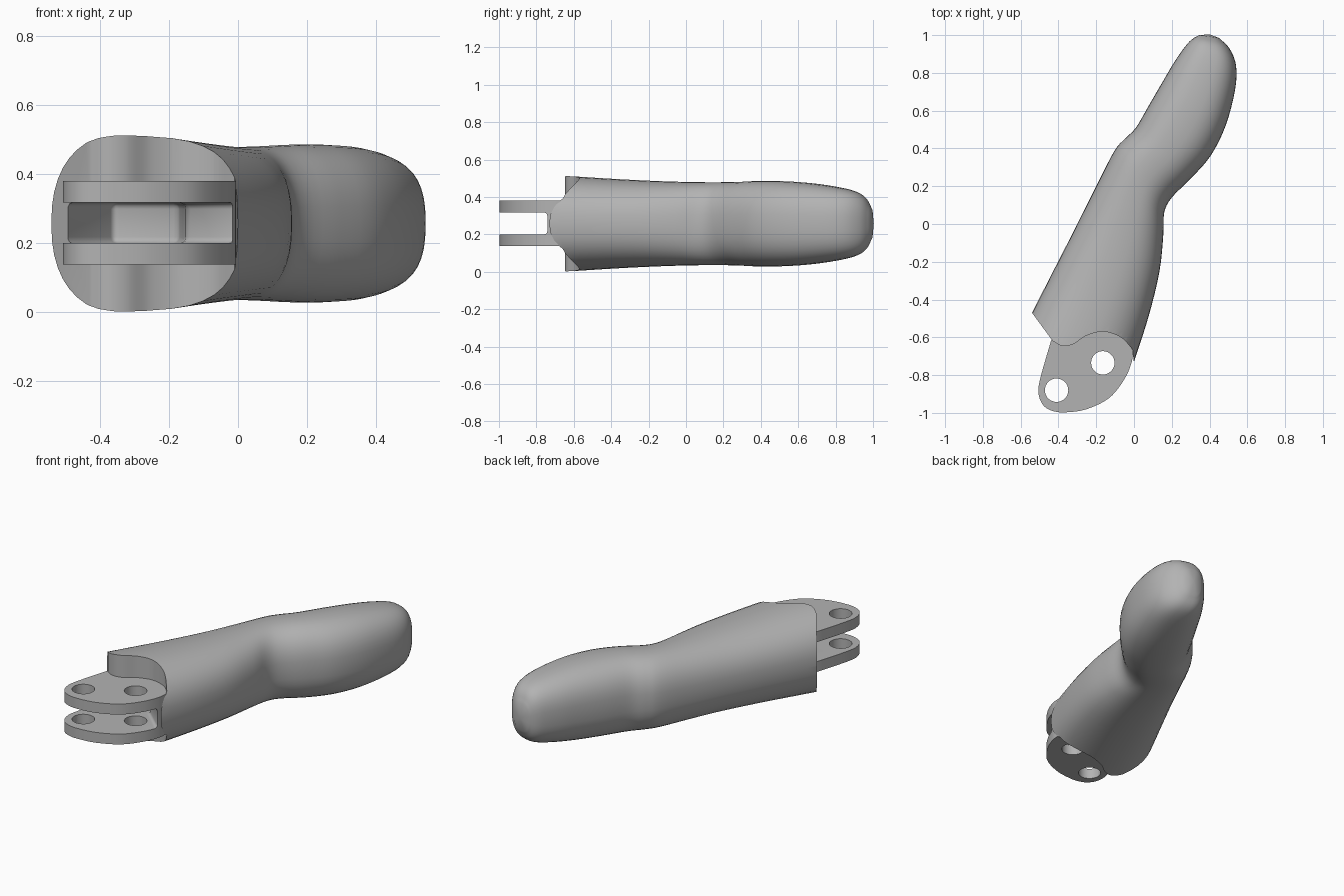
import bpy, bmesh, math
from mathutils import Vector

if "Cube" in bpy.data.objects:
    bpy.data.objects.remove(bpy.data.objects["Cube"])

grey = bpy.data.materials.new("plain_grey")
grey.use_nodes = True
grey.diffuse_color = (0.45, 0.45, 0.45, 1)
grey.node_tree.nodes["Principled BSDF"].inputs["Base Color"].default_value = (0.45, 0.45, 0.45, 1)
MID = 0.257


def finish(name, bm):
    bmesh.ops.recalc_face_normals(bm, faces=bm.faces)
    mesh = bpy.data.meshes.new(name)
    bm.to_mesh(mesh)
    bm.free()
    mesh.materials.append(grey)
    ob = bpy.data.objects.new(name, mesh)
    bpy.context.collection.objects.link(ob)
    return ob


def prism(name, outline, z0, z1):
    bm = bmesh.new()
    face = bm.faces.new([bm.verts.new((x, y, z0)) for x, y in outline])
    out = bmesh.ops.extrude_face_region(bm, geom=[face])
    moved = [v for v in out["geom"] if isinstance(v, bmesh.types.BMVert)]
    bmesh.ops.translate(bm, verts=moved, vec=(0, 0, z1 - z0))
    return finish(name, bm)


def spline(points, steps=6):
    """Smooth open curve through the given points."""
    p = [Vector(q) for q in points]
    p = [2 * p[0] - p[1]] + p + [2 * p[-1] - p[-2]]
    curve = []
    for a, b, c, d in zip(p, p[1:], p[2:], p[3:]):
        for i in range(steps):
            t = i / steps
            curve.append(0.5 * (2 * b + (c - a) * t + (2 * a - 5 * b + 4 * c - d) * t * t
                                + (3 * b - a - 3 * c + d) * t ** 3))
    return [tuple(q) for q in curve] + [tuple(p[-2])]


def apply(ob, kind, **settings):
    mod = ob.modifiers.new(kind.lower(), kind)
    for key, value in settings.items():
        setattr(mod, key, value)
    bpy.context.view_layer.objects.active = ob
    bpy.ops.object.modifier_apply(modifier=mod.name)


def cut(ob, cutter):
    cutter.hide_render = True
    apply(ob, "BOOLEAN", operation="DIFFERENCE", solver="EXACT", object=cutter)


# Bent rounded body: left edge, right edge and half height of each section
stations = [
    (-.62, -.63, -.06, -.90, .262), (-.54, -.47, 0, -.73, .253),
    (-.42, -.235, .08, -.48, .238), (-.30, 0, .135, -.25, .227),
    (-.20, .20, .155, -.06, .222), (-.105, .385, .16, .06, .222),
    (-.05, .45, .20, .14, .224), (.01, .51, .30, .24, .228),
    (.08, .63, .405, .36, .228), (.15, .75, .485, .52, .22),
    (.215, .86, .535, .71, .20), (.275, .945, .54, .84, .175),
    (.31, .98, .505, .93, .14), (.345, 1.0, .45, .985, .08)]
SIDES = 40
bm = bmesh.new()
rings = []
for i, (lx, ly, rx, ry, h) in enumerate(spline(stations, 4)):
    left, right = Vector((lx, ly, MID)), Vector((rx, ry, MID))
    power = 2 / (2.3 + 0.006 * i)
    ring = []
    for k in range(SIDES):
        a = math.tau * k / SIDES
        c, s = math.cos(a), math.sin(a)
        across = math.copysign(abs(c) ** power, c)
        up = math.copysign(abs(s) ** power, s)
        co = (left + right) / 2 + (right - left) / 2 * across
        ring.append(bm.verts.new((co.x, co.y, MID + h * up)))
    rings.append(ring)
for a, b in zip(rings, rings[1:]):
    for k in range(SIDES):
        n = (k + 1) % SIDES
        bm.faces.new((a[k], a[n], b[n], b[k]))
bm.faces.new(rings[0])
tip = bm.verts.new((.40, 1.004, MID))
for k in range(SIDES):
    bm.faces.new((rings[-1][k], rings[-1][(k + 1) % SIDES], tip))
body = finish("body", bm)

# Wavy joint face at the front of the body
wave = spline([(-.43, -.62), (-.38, -.645), (-.32, -.635), (-.25, -.59),
               (-.16, -.57), (-.07, -.60), (-.01, -.66)])
end_cutter = prism("end_cutter", [(-.65, -.32), (-.54, -.47)] + wave
                   + [(0, -.735), (.1, -.79), (.1, -1.2), (-.65, -1.2)], -.2, .8)
cut(body, end_cutter)

# Forked hinge block
rim = spline([(-.44, -.62), (-.497, -.82), (-.505, -.90), (-.48, -.96), (-.43, -.99),
              (-.36, -.997), (-.25, -.98), (-.13, -.92), (-.05, -.82), (-.012, -.73), (-.005, -.66)])
fork = prism("hinge_fork", rim + [(-.04, -.5), (-.38, -.5)], .138, .38)

# Slot running between the lugs and into the body
slot = prism("slot_cutter", [(-.65, -1.2), (-.50, -.55), (-.36, -.28), (-.17, -.38),
                             (-.15, -.62), (-.02, -.74), (.2, -.80), (.2, -1.2)], .2, .317)
apply(slot, "BEVEL", width=.018, segments=3)
cut(body, slot)
cut(fork, slot)

# Pin holes
helpers = [end_cutter, slot]
for x, y in ((-.41, -.88), (-.165, -.735)):
    circle = [(x + .062 * math.cos(math.tau * k / 32), y + .062 * math.sin(math.tau * k / 32))
              for k in range(32)]
    hole = prism("hole_cutter", circle, .1, .42)
    cut(fork, hole)
    helpers.append(hole)
for ob in helpers:
    bpy.data.objects.remove(ob)

# Smooth shading with sharp rims
for ob in (body, fork):
    bpy.ops.object.select_all(action="DESELECT")
    ob.select_set(True)
    bpy.context.view_layer.objects.active = ob
    bpy.ops.object.shade_smooth_by_angle(angle=math.radians(35))
